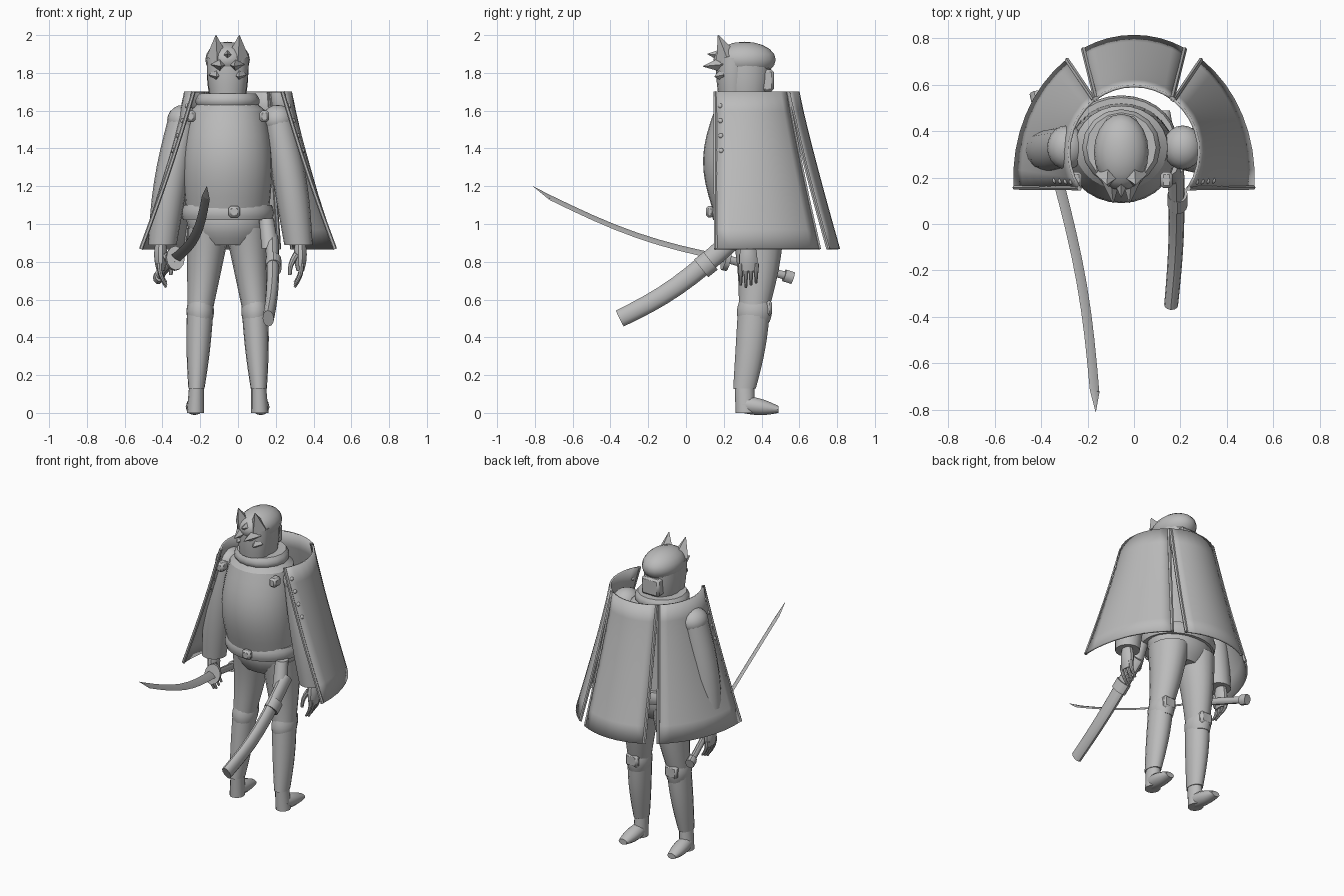
import bpy, bmesh, math
from mathutils import Vector

cube = bpy.data.objects.get("Cube")
if cube:
    bpy.data.objects.remove(cube, do_unlink=True)

grey = bpy.data.materials.new("plain grey")
grey.use_nodes = True
colour = (.5, .5, .5, 1)
grey.diffuse_color = colour
grey.node_tree.nodes["Principled BSDF"].inputs["Base Color"].default_value = colour

UP, FORWARD, SIDE = Vector((0, 0, 1)), Vector((0, 1, 0)), Vector((1, 0, 0))
MID = -.055         # middle of head, coat and legs
ARM_MID = -.04      # middle between the arms
BODY_Y = .33
SIDES = (("right", -1), ("left", 1))


def mix(a, b, t):
    return a + (b - a) * t


def finish(name, bm, angle=40):
    bmesh.ops.recalc_face_normals(bm, faces=bm.faces)
    mesh = bpy.data.meshes.new(name)
    bm.to_mesh(mesh)
    bm.free()
    mesh.materials.append(grey)
    ob = bpy.data.objects.new(name, mesh)
    bpy.context.collection.objects.link(ob)
    bpy.ops.object.select_all(action='DESELECT')
    ob.select_set(True)
    bpy.context.view_layer.objects.active = ob
    bpy.ops.object.shade_smooth_by_angle(angle=math.radians(angle))
    return ob


def tube(name, start, end, width, depth=None, swell=0, bow=(0, 0, 0),
         axis=None, ref=SIDE, sides=16, steps=8):
    """Elliptical tube whose radii blend from end to end, swelling and bowing mid-way.
    Rings stay square to the axis, or follow the path when there is none."""
    start, end, bow, ref = Vector(start), Vector(end), Vector(bow), Vector(ref)
    depth = depth or width
    bm = bmesh.new()
    loops = []
    for i in range(steps + 1):
        t = i / steps
        arch = math.sin(math.pi * t)
        centre = mix(start, end, t) + bow * arch
        along = axis or (end - start + bow * math.pi * math.cos(math.pi * t)).normalized()
        across = (ref - along * ref.dot(along)).normalized()
        other = along.cross(across)
        w = mix(*width, t) + swell * arch
        d = mix(*depth, t) + swell * arch
        loops.append([])
        for k in range(sides):
            turn = math.tau * k / sides
            loops[-1].append(bm.verts.new(centre + across * w * math.cos(turn) + other * d * math.sin(turn)))
    for low, high in zip(loops, loops[1:]):
        for k in range(sides):
            n = (k + 1) % sides
            bm.faces.new((low[k], low[n], high[n], high[k]))
    bm.faces.new(loops[0])
    bm.faces.new(loops[-1])
    return finish(name, bm)


def upright(name, x, y, bottom, top, width, depth, **options):
    return tube(name, (x, y, bottom), (x, y, top), width, depth, axis=UP, **options)


def ball(name, centre, radii, segments=20):
    bm = bmesh.new()
    bmesh.ops.create_uvsphere(bm, u_segments=segments, v_segments=segments // 2, radius=1)
    bmesh.ops.scale(bm, vec=radii, verts=bm.verts)
    bmesh.ops.translate(bm, vec=centre, verts=bm.verts)
    finish(name, bm)


def box(name, centre, size):
    bm = bmesh.new()
    bmesh.ops.create_cube(bm, size=1)
    bmesh.ops.scale(bm, vec=size, verts=bm.verts)
    bmesh.ops.translate(bm, vec=centre, verts=bm.verts)
    finish(name, bm).modifiers.new("bevel", 'BEVEL').width = .012


def spike(name, base, tip, radius):
    tube(name, base, tip, (radius, .002), sides=4, steps=1)


# Head, swept hair and face cover
upright("head", MID, .315, 1.6, 1.86, (.08, .11), (.1, .135), swell=.01)
ball("hair_cap", (MID, .31, 1.87), (.118, .165, .095))
upright("hair_back", MID, .25, 1.69, 1.88, (.095, .11), (.08, .09), swell=.005)
box("face_cover", (MID, .43, 1.76), (.13, .07, .115))
spike("centre_spike", (MID, .21, 1.89), (MID, .115, 1.9), .045)
for side, s in SIDES:
    spike(side + "_top_spike", (MID + s * .055, .215, 1.885), (MID + s * .062, .17, 2), .058)
    spike(side + "_middle_spike", (MID + s * .045, .2, 1.845), (MID + s * .035, .09, 1.835), .045)
    spike(side + "_lower_spike", (MID + s * .06, .2, 1.79), (MID + s * .06, .15, 1.78), .04)

# Coat, hem band and collar
upright("coat", MID, BODY_Y, 1.08, 1.6, (.22, .2), (.19, .18), swell=.025, bow=(0, -.03, 0), sides=28)
upright("shoulders", MID, BODY_Y, 1.6, 1.66, (.2, .13), (.18, .13), sides=28, steps=2)
upright("hem_band", MID, .345, 1.02, 1.1, (.235, .235), (.2, .2), swell=.01, sides=28, steps=4)
upright("collar", MID, BODY_Y, 1.61, 1.69, (.15, .15), (.14, .15), swell=.02, steps=5)
box("hem_knot", (-.02, .125, 1.065), (.06, .04, .06))
for side, s in SIDES:
    box(side + "_shoulder_buckle", (MID + s * .195, .19, 1.57), (.05, .07, .06))

# Arms: shoulder, sleeve, palm, four fingers and a thumb
for side, s in SIDES:
    shoulder_x = ARM_MID + s * .25
    hand_x = ARM_MID + s * .36
    ball(side + "_shoulder", (shoulder_x, BODY_Y, 1.55), (.085, .095, .08))
    tube(side + "_sleeve", (shoulder_x, BODY_Y, 1.56), (hand_x, .32, .89), (.08, .075), (.09, .075),
         swell=.012, bow=(s * .01, -.01, 0), axis=UP)
    upright(side + "_palm", hand_x + s * .01, BODY_Y, .75, .9, (.02, .028), (.045, .035),
            swell=.01, sides=10, steps=5)
    for i in range(4):
        finger_y = BODY_Y - .04 + i * .027
        tube(side + "_finger", (hand_x + s * .015, finger_y, .79),
             (hand_x - s * .02, finger_y, .665 + .012 * abs(i - 1)), (.016, .007),
             bow=(s * .012, 0, 0), sides=8, steps=4)
    tube(side + "_thumb", (hand_x - s * .01, .3, .84), (hand_x - s * .045, .285, .73), (.018, .009),
         bow=(-s * .012, 0, 0), sides=8, steps=4)

# Trousers, boots and shoes
upright("hips", MID, .365, .89, 1.05, (.15, .22), (.11, .16), swell=.02, sides=20, steps=5)
for side, s in SIDES:
    def leg(x, y, z):
        return (MID + s * x, y, z)

    knee, ankle = leg(.145, .36, .55), leg(.165, .31, .13)
    tube(side + "_trouser", leg(.1, .38, .98), knee, (.115, .068), (.14, .08), bow=(0, .012, 0), axis=UP)
    tube(side + "_boot", knee, ankle, (.07, .043), (.085, .06), swell=.006, bow=(0, .006, 0), axis=UP)
    tube(side + "_boot_cuff", leg(.145, .36, .48), leg(.145, .365, .59), (.062, .064), (.082, .084),
         swell=.01, axis=UP, steps=5)
    box(side + "_knee_plate", leg(.145, .435, .555), (.09, .04, .08))
    tube(side + "_ankle", ankle, leg(.17, .315, 0), (.04, .046), (.052, .052), axis=UP, sides=12, steps=2)
    tube(side + "_shoe", leg(.17, .3, .045), leg(.18, .49, .018), (.04, .03), (.045, .018),
         swell=.012, axis=FORWARD, sides=12)

# Cape: three flared panels between a small top oval and a wide bottom oval
TOP, BOTTOM = 1.7, .867


def cape_point(top_angle, low_angle, t, s=1):
    a, b = math.radians(top_angle), math.radians(low_angle)
    upper = Vector((.28 * math.cos(a), .31 + .285 * math.sin(a), TOP))
    lower = Vector((.515 * math.cos(b), .2 + .61 * math.sin(b), BOTTOM))
    point = mix(upper, lower, t ** 1.1)
    point.z = mix(TOP, BOTTOM, t)
    point.x *= s
    return point


def cape_panel(name, top_range, low_range, s=1, columns=8, rows=8):
    bm = bmesh.new()
    grid = []
    for r in range(rows + 1):
        grid.append([bm.verts.new(cape_point(mix(*top_range, c / columns), mix(*low_range, c / columns),
                                             r / rows, s)) for c in range(columns + 1)])
    for high, low in zip(grid, grid[1:]):
        for c in range(columns):
            bm.faces.new((high[c], high[c + 1], low[c + 1], low[c]))
    cloth = finish(name, bm).modifiers.new("thickness", 'SOLIDIFY')
    cloth.thickness = .012
    cloth.offset = 0
    # Rolled trim on both straight edges
    for top_angle, low_angle in zip(top_range, low_range):
        edge = [cape_point(top_angle, low_angle, t, s) for t in (0, .5, 1)]
        tube(name + "_trim", edge[0], edge[2], (.011, .011), bow=edge[1] - mix(edge[0], edge[2], .5), sides=6)


cape_panel("middle_cape", (54, 126), (65, 115))
for side, s in SIDES:
    cape_panel(side + "_cape", (-33, 52), (-4, 56), s)
    for i in range(4):
        ball(side + "_cape_stud", cape_point(-27, 0, .09 + i * .095, s), (.014, .014, .014), 10)

# Sword: curved blade with a pointed tip, guard, grip and pommel
blade_root, blade_end = (-.33, .2, .82), (-.17, -.72, 1.14)
blade_face = (.8, 0, -.55)
tube("sword_blade", blade_root, blade_end, (.028, .024), (.006, .005), bow=(.025, 0, -.04), ref=blade_face, sides=4)
tube("sword_tip", blade_end, (-.165, -.81, 1.2), (.024, .001), (.005, .001), ref=blade_face, sides=4, steps=1)
tube("sword_guard", blade_root, (-.337, .225, .815), (.05, .05), (.065, .065), sides=12, steps=1)
tube("sword_grip", blade_root, (-.415, .53, .725), (.019, .019), (.022, .022), sides=10, steps=2)
tube("sword_pommel", (-.413, .52, .728), (-.423, .565, .714), (.028, .028), (.034, .034), sides=10, steps=1)

# Scabbard with throat band and hanging strap
tube("scabbard", (.16, -.35, .5), (.18, .25, .92), (.047, .053), (.03, .036), bow=(.012, 0, -.04), ref=UP, sides=12)
tube("scabbard_band", (.188, .08, .765), (.188, .13, .805), (.06, .06), (.043, .043), ref=UP, sides=12, steps=1)
tube("scabbard_strap", (.17, .2, .87), (.15, .25, 1.03), (.045, .04), axis=UP, sides=10, steps=3)
